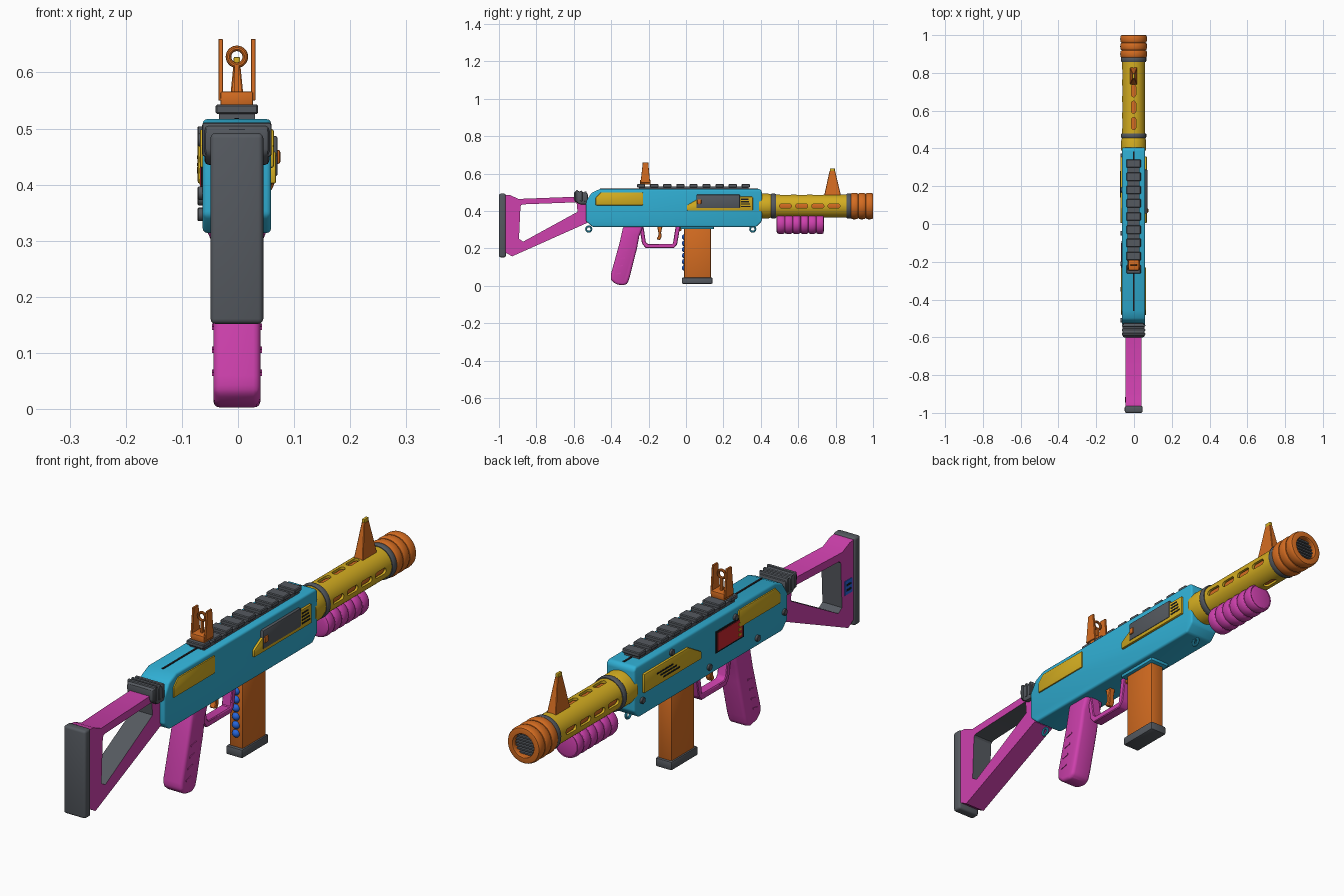
import bpy, bmesh, math
from mathutils import Vector, Matrix

if "Cube" in bpy.data.objects:
    bpy.data.objects.remove(bpy.data.objects["Cube"])

XO = -0.002  # the side handle sticks out, so the body sits slightly left
COL = {"cyan": (0.03, 0.43, 0.66), "orange": (0.66, 0.15, 0.015), "yellow": (0.66, 0.42, 0.015),
       "magenta": (0.62, 0.052, 0.42), "grey": (0.09, 0.1, 0.115), "black": (0.01, 0.01, 0.012),
       "blue": (0.02, 0.13, 0.7), "red": (0.6, 0.02, 0.03)}
MAT = {}
for n, c in COL.items():
    MAT[n] = bpy.data.materials.new(n + "_paint")
    MAT[n].diffuse_color = (*c, 1)


def finish(bm, name, col, bevel=0.0, seg=2):
    bmesh.ops.remove_doubles(bm, verts=bm.verts, dist=1e-5)
    bmesh.ops.recalc_face_normals(bm, faces=bm.faces)
    if bevel:
        es = [e for e in bm.edges if len(e.link_faces) == 2 and e.calc_face_angle(0) > 0.5]
        bmesh.ops.bevel(bm, geom=es, offset=bevel, segments=seg, profile=0.5,
                        affect='EDGES', clamp_overlap=True)
    bmesh.ops.translate(bm, verts=bm.verts, vec=(XO, 0, 0))
    me = bpy.data.meshes.new(name)
    bm.to_mesh(me)
    bm.free()
    me.materials.append(MAT[col])
    ob = bpy.data.objects.new(name, me)
    bpy.context.collection.objects.link(ob)
    return ob


def prism(name, pts, x0, x1, col, bevel=0.0, seg=2):
    """Side profile of (y, z) points extruded across x."""
    bm = bmesh.new()
    a = [bm.verts.new((x0, y, z)) for y, z in pts]
    b = [bm.verts.new((x1, y, z)) for y, z in pts]
    bm.faces.new(a)
    bm.faces.new(b[::-1])
    for i in range(len(pts)):
        j = (i + 1) % len(pts)
        bm.faces.new((a[i], b[i], b[j], a[j]))
    return finish(bm, name, col, bevel, seg)


def box(name, x, y, z, col, bevel=0.0, seg=2):
    return prism(name, [(y[0], z[0]), (y[1], z[0]), (y[1], z[1]), (y[0], z[1])], x[0], x[1], col, bevel, seg)


def lathe(name, prof, zc, col, n=48, closed=False):
    """Profile of (radius, y) spun around a lengthwise axis at height zc."""
    bm = bmesh.new()
    rings = [[bm.verts.new((r * math.cos(2 * math.pi * k / n), y, zc + r * math.sin(2 * math.pi * k / n)))
              for k in range(n)] for r, y in prof]
    for i in range(len(prof) if closed else len(prof) - 1):
        p, q = rings[i], rings[(i + 1) % len(prof)]
        for k in range(n):
            bm.faces.new((p[k], p[(k + 1) % n], q[(k + 1) % n], q[k]))
    if not closed:
        bm.faces.new(rings[0])
        bm.faces.new(rings[-1])
    return finish(bm, name, col)


def disc(name, x, y, z, r, depth, col, n=20):
    return prism(name, [(y + r * math.cos(2 * math.pi * k / n), z + r * math.sin(2 * math.pi * k / n))
                        for k in range(n)], x - depth / 2, x + depth / 2, col, r * 0.15, 1)


def ring(name, loc, R, r, col, axis):
    bm = bmesh.new()
    n, m = 28, 10
    g = []
    for i in range(n):
        t = 2 * math.pi * i / n
        row = []
        for j in range(m):
            s = 2 * math.pi * j / m
            v = Vector(((R + r * math.cos(s)) * math.cos(t), (R + r * math.cos(s)) * math.sin(t), r * math.sin(s)))
            v = Matrix.Rotation(math.pi / 2, 3, axis) @ v + Vector(loc)
            row.append(bm.verts.new(v))
        g.append(row)
    for i in range(n):
        for j in range(m):
            bm.faces.new((g[i][j], g[(i + 1) % n][j], g[(i + 1) % n][(j + 1) % m], g[i][(j + 1) % m]))
    return finish(bm, name, col)


# Receiver body, magazine well and top seam
prism("receiver", [(-0.535, 0.345), (-0.535, 0.45), (-0.505, 0.497), (-0.46, 0.517), (0.395, 0.517), (0.406, 0.505),
                   (0.406, 0.345), (0.375, 0.314), (-0.5, 0.314)], -0.061, 0.061, "cyan", 0.011, 3)
box("magazine_well", (-0.042, 0.042), (-0.03, 0.15), (0.302, 0.33), "cyan", 0.006)
box("top_seam", (-0.004, 0.004), (-0.46, 0.385), (0.51, 0.519), "black")

# Side panels, mirrored; vents in the front panels
for s, side in ((1, "right"), (-1, "left")):
    a, b = s * 0.055, s * 0.07
    prism("rear_panel_" + side, [(-0.483, 0.43), (-0.483, 0.47), (-0.455, 0.499), (-0.23, 0.499), (-0.23, 0.43)],
          a, s * 0.066, "yellow", 0.004)
    prism("front_panel_" + side, [(0.005, 0.402), (0.005, 0.43), (0.085, 0.476), (0.357, 0.476), (0.357, 0.402)],
          a, b, "yellow", 0.004)
    for i in range(4):
        z = 0.42 + i * 0.013
        y0, y1 = (0.295, 0.345 - 0.004 * i) if s > 0 else (0.14 + 0.02 * i, 0.24 + 0.02 * i)
        if s > 0 or i < 3:
            box("vent_" + side, (b - 0.003, b + 0.001) if s > 0 else (b - 0.001, b + 0.003),
                (y0, y1), (z, z + 0.006), "black")

# Bolt cover and handle on the right
box("bolt_cover", (0.055, 0.0725), (0.055, 0.288), (0.415, 0.487), "grey", 0.004)
box("bolt_handle", (0.06, 0.0775), (0.06, 0.082), (0.437, 0.462), "orange", 0.004)

# Warning plate and screws on the left
box("warning_border", (-0.064, -0.055), (-0.26, -0.09), (0.385, 0.468), "black")
box("warning_plate", (-0.066, -0.06), (-0.25, -0.1), (0.392, 0.461), "red")
for i in range(3):
    box("warning_stripe", (-0.067, -0.06), (-0.24, -0.225 + 0.0), (0.4 + i * 0.02, 0.41 + i * 0.02), "yellow")
for y, z in ((0.18, 0.492), (-0.21, 0.48), (-0.345, 0.347), (-0.51, 0.385), (-0.05, 0.347), (0.36, 0.375)):
    disc("side_screw", -0.062, y, z, 0.012, 0.016, "grey", 16)

# Top rail
box("rail_base", (-0.032, 0.032), (-0.25, 0.335), (0.512, 0.53), "grey")
for i in range(9):
    y = 0.32 - i * 0.07
    box("rail_tooth", (-0.038, 0.038), (y - 0.022, y + 0.022), (0.526, 0.543), "grey", 0.003, 1)

# Rear sight
box("rear_sight_base", (-0.029, 0.029), (-0.245, -0.19), (0.54, 0.566), "orange", 0.003)
for s in (-1, 1):
    prism("rear_sight_post", [(-0.243, 0.55), (-0.192, 0.55), (-0.202, 0.66), (-0.231, 0.66)],
          s * 0.029 - 0.004, s * 0.029 + 0.004, "orange", 0.001, 1)
box("rear_sight_stem", (-0.004, 0.004), (-0.222, -0.212), (0.56, 0.612), "orange")
ring("rear_sight_ring", (0, -0.217, 0.628), 0.015, 0.005, "orange", 'X')

# Barrel jacket with slots cut through to the inner barrel
ZC = 0.426
lathe("barrel_collar", [(0.05, 0.39), (0.066, 0.39), (0.066, 0.44), (0.062, 0.455), (0.05, 0.455)], ZC, "yellow")
jacket = lathe("barrel_jacket", [(0.061, 0.44), (0.061, 0.885), (0.051, 0.885), (0.051, 0.44)], ZC, "yellow", 64, True)
lathe("inner_barrel", [(0.046, 0.42), (0.046, 0.9)], ZC, "orange")
for axis in "xz":
    bm = bmesh.new()
    for i in range(4):
        yc, r, h = 0.532 + i * 0.0865, 0.0115, 0.021
        pts = [(yc + (h if math.cos(t) > 0 else -h) + r * math.cos(t), r * math.sin(t))
               for t in [math.pi * (k + 0.5) / 8 for k in range(16)]]
        f = [[bm.verts.new((e, y, ZC + d) if axis == "x" else (d, y, ZC + e)) for y, d in pts] for e in (-0.1, 0.1)]
        bm.faces.new(f[0])
        bm.faces.new(f[1][::-1])
        for k in range(16):
            bm.faces.new((f[0][k], f[1][k], f[1][(k + 1) % 16], f[0][(k + 1) % 16]))
    cut = finish(bm, "slot_cutter", "yellow")
    m = jacket.modifiers.new("slots", 'BOOLEAN')
    m.operation, m.object, m.solver = 'DIFFERENCE', cut, 'EXACT'
    bpy.context.view_layer.objects.active = jacket
    bpy.ops.object.modifier_apply(modifier=m.name)
    bpy.data.objects.remove(cut)
for y0, y1 in ((0.455, 0.48), (0.858, 0.885)):
    lathe("barrel_band", [(0.05, y0), (0.064, y0), (0.067, y0 + 0.005), (0.067, y1 - 0.005), (0.064, y1), (0.05, y1)],
          ZC, "grey")

# Muzzle: three rounded rings, recessed mouth with slats
prof = [(0.047, 0.88)]
for i in range(3):
    for k in range(9):
        t = math.pi * k / 8
        prof.append((0.062 + 0.009 * math.sin(t) ** 0.7, 0.88 + i * 0.04 + 0.02 - 0.02 * math.cos(t)))
prof += [(0.046, 1.0), (0.044, 0.997), (0.044, 0.88)]
lathe("muzzle", prof, ZC, "orange", 48, True)
lathe("muzzle_back", [(0.046, 0.95), (0.046, 0.955)], ZC, "black")
for i in range(-3, 4):
    z = i * 0.012
    w = math.sqrt(0.045 ** 2 - z * z)
    box("muzzle_slat", (-w, w), (0.955, 0.985), (ZC + z - 0.003, ZC + z + 0.003), "grey")

# Front sight: tapered spike with bright tip
bm = bmesh.new()
lv = [(0.02, 0.737, 0.83, 0.475), (0.006, 0.768, 0.797, 0.615)]
q = [[bm.verts.new((sx * w, y, z)) for sx, y in ((-1, y0), (1, y0), (1, y1), (-1, y1))] for w, y0, y1, z in lv]
bm.faces.new(q[0])
bm.faces.new(q[1])
for k in range(4):
    bm.faces.new((q[0][k], q[0][(k + 1) % 4], q[1][(k + 1) % 4], q[1][k]))
finish(bm, "front_sight", "orange", 0.002, 1)
box("front_sight_tip", (-0.006, 0.006), (0.769, 0.796), (0.612, 0.628), "yellow", 0.003)

# Ribbed pump grip under the barrel
prof = []
for i in range(6):
    for k in range(8):
        t = math.pi * k / 8
        prof.append((0.046 + 0.008 * math.sin(t), 0.486 + 0.042 * (i + (1 - math.cos(t)) / 2)))
prof = [(0.036, 0.483)] + prof + [(0.046, 0.735), (0.036, 0.738)]
lathe("pump_grip", prof, 0.33, "magenta", 40)

# Magazine with visible round pellets on its rear face
box("magazine", (-0.029, 0.029), (-0.01, 0.133), (0.035, 0.32), "orange", 0.006)
box("magazine_base", (-0.035, 0.035), (-0.022, 0.142), (0.01, 0.044), "grey", 0.006)
for i in range(6):
    bm = bmesh.new()
    bmesh.ops.create_uvsphere(bm, u_segments=16, v_segments=10, radius=0.016,
                              matrix=Matrix.Translation((0, -0.006, 0.095 + i * 0.033)))
    finish(bm, "pellet", "blue")

# Pistol grip with side nubs
prism("pistol_grip", [(-0.335, 0.32), (-0.228, 0.32), (-0.25, 0.265), (-0.262, 0.2), (-0.3, 0.05), (-0.312, 0.012),
                      (-0.335, 0.001), (-0.375, 0.008), (-0.402, 0.03), (-0.402, 0.06), (-0.355, 0.23)],
      -0.042, 0.042, "magenta", 0.013, 3)
for s in (-1, 1):
    for i in range(4):
        y, z = -0.362 + i * 0.011, 0.065 + i * 0.041
        prism("grip_nub", [(y - 0.015, z - 0.006), (y + 0.015, z), (y + 0.015, z + 0.006), (y - 0.015, z)],
              s * 0.04, s * 0.0445, "magenta")

# Trigger guard, trigger, magazine release
prism("trigger_guard", [(-0.25, 0.32), (-0.235, 0.225), (-0.215, 0.201), (-0.065, 0.201), (-0.048, 0.22), (-0.03, 0.32),
                        (-0.055, 0.32), (-0.07, 0.224), (-0.205, 0.224), (-0.215, 0.235), (-0.228, 0.32)],
      -0.02, 0.02, "magenta", 0.003, 1)
prism("trigger", [(-0.155, 0.32), (-0.125, 0.32), (-0.133, 0.285), (-0.13, 0.262), (-0.14, 0.243), (-0.158, 0.25),
                  (-0.148, 0.266), (-0.148, 0.285)], -0.012, 0.012, "orange", 0.003, 1)
box("magazine_release", (-0.015, 0.015), (-0.05, -0.025), (0.292, 0.32), "orange", 0.004)

# Sling loops
for y in (-0.52, 0.357):
    ring("sling_loop", (0, y, 0.303), 0.014, 0.005, "cyan", 'Y')

# Stock frame: outer loop bridged to a grey-lined opening
outer = [(-0.97, 0.487), (-0.94, 0.484), (-0.895, 0.464), (-0.53, 0.478), (-0.53, 0.335), (-0.93, 0.157), (-0.97, 0.18)]
inner = [(-0.885, 0.425), (-0.88, 0.432), (-0.87, 0.435), (-0.585, 0.446), (-0.58, 0.395), (-0.87, 0.236), (-0.893, 0.25)]
bm = bmesh.new()
L = [[bm.verts.new((x, y, z)) for y, z in loop] for x in (-0.042, 0.042) for loop in (outer, inner)]
for i in range(7):
    j = (i + 1) % 7
    for a, b in ((0, 1), (2, 3), (0, 2), (1, 3)):
        f = bm.faces.new((L[a][i], L[a][j], L[b][j], L[b][i]))
        f.material_index = int((a, b) == (1, 3))
finish(bm, "stock_frame", "magenta").data.materials.append(MAT["grey"])
box("butt_pad", (-0.047, 0.047), (-1.0, -0.963), (0.152, 0.492), "grey", 0.009, 3)
box("stock_plate", (-0.044, -0.04), (-0.953, -0.908), (0.29, 0.345), "blue")
for i in range(2):
    box("stock_plate_bar", (-0.045, -0.04), (-0.945, -0.916), (0.303 + i * 0.02, 0.311 + i * 0.02), "black")

# Ridged clamp joining stock and receiver
prism("stock_clamp", [(-0.598, 0.455), (-0.6, 0.5), (-0.585, 0.508), (-0.525, 0.495), (-0.525, 0.435), (-0.57, 0.435)],
      -0.058, 0.058, "grey", 0.009)
for i in range(3):
    y = -0.59 + i * 0.023
    box("clamp_ridge", (-0.062, 0.062), (y, y + 0.013), (0.45, 0.511 - 0.003 * i), "grey", 0.005)

# Smooth shading with sharp edges kept
for ob in bpy.context.scene.objects:
    ob.select_set(True)
bpy.context.view_layer.objects.active = jacket
bpy.ops.object.shade_smooth_by_angle(angle=math.radians(32))

for m in bpy.data.materials:
    if m.users and not m.is_grease_pencil:
        m.use_nodes = True
        m.node_tree.nodes["Principled BSDF"].inputs["Base Color"].default_value = m.diffuse_color
